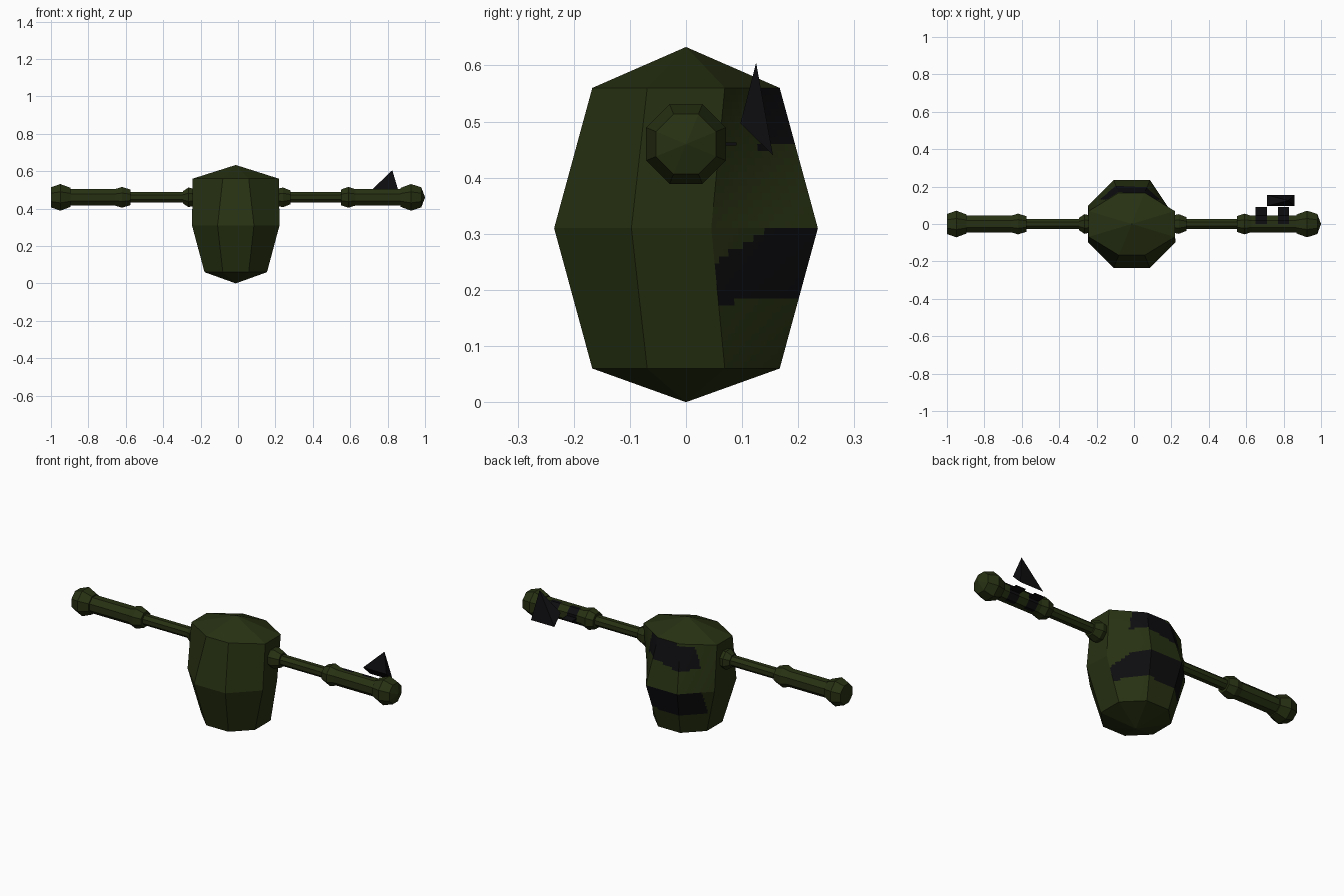
import bpy, bmesh, math
from mathutils import Vector

if "Cube" in bpy.data.objects:
    bpy.data.objects.remove(bpy.data.objects["Cube"])


def material(name, rgb):
    m = bpy.data.materials.new(name)
    m.diffuse_color = (*rgb, 1)
    m.use_nodes = True
    m.node_tree.nodes["Principled BSDF"].inputs["Base Color"].default_value = m.diffuse_color
    return m


GREEN = material("olive_green", (0.020, 0.030, 0.006))
BLACK = material("soft_black", (0.004, 0.004, 0.005))


def finish(name, bm, mats):
    bmesh.ops.recalc_face_normals(bm, faces=bm.faces)
    me = bpy.data.meshes.new(name)
    bm.to_mesh(me)
    bm.free()
    for m in mats:
        me.materials.append(m)
    ob = bpy.data.objects.new(name, me)
    bpy.context.collection.objects.link(ob)
    return ob


def bridge(bm, a, b):
    n = len(a)
    return [bm.faces.new((a[i], a[(i + 1) % n], b[(i + 1) % n], b[i])) for i in range(n)]


def tube(profile, axis_z=0.46):
    """Eight-sided turned part along x from (x, radius) pairs."""
    bm = bmesh.new()
    rings = []
    for x, r in profile:
        ring = []
        for k in range(8):
            t = math.pi / 8 + k * math.pi / 4
            ring.append(bm.verts.new((x, r * math.cos(t), axis_z + r * math.sin(t))))
        rings.append(ring)
    for a, b in zip(rings, rings[1:]):
        bridge(bm, a, b)
    bm.faces.new(rings[0])
    bm.faces.new(rings[-1])
    return bm


def body():
    """Octagonal barrel with pointed top and bottom."""
    cx = -0.012
    bm = bmesh.new()
    rings = []
    # height, half depth, half width at the sides
    for z, a, s in ((0.06, 0.167, 0.167), (0.31, 0.235, 0.234), (0.56, 0.167, 0.23)):
        h = a * 0.414
        pts = [(s, -h), (s, h), (h, a), (-h, a), (-s, h), (-s, -h), (-h, -a), (h, -a)]
        if z == 0.31:
            pts[1] = (s - 0.01, 0.045)
        rings.append([bm.verts.new((cx + x, y, z)) for x, y in pts])
    walls = bridge(bm, rings[0], rings[1]) + bridge(bm, rings[1], rings[2])
    for ring, z in ((rings[0], 0.0), (rings[2], 0.633)):
        tip = bm.verts.new((cx, 0, z))
        for i in range(8):
            bm.faces.new((ring[i], ring[(i + 1) % 8], tip))
    # fine grid on the back walls for the camouflage bands
    back = [f for f in walls if f.calc_center_median().y > 0.05]
    edges = list({e for f in back for e in f.edges})
    bmesh.ops.subdivide_edges(bm, edges=edges, cuts=19, use_grid_fill=True)
    for f in bm.faces:
        if len(f.verts) != 4:
            continue
        x, y, z = f.calc_center_median()
        if y < 0.04 or x < -0.2:
            continue
        wave = 0.015 * math.sin(x * 16)
        low = 0.17 + max(0, wave) < z < min(0.305, 0.22 + 0.6 * y)
        high = y > 0.13 and 0.44 + wave < z < 0.56 - 0.1 * max(0, -x)
        f.material_index = int(low or high)
    finish("body", bm, (GREEN, BLACK))


body()

# Arms: joints and limb sections on each side
PARTS = {
    "left_shoulder": [(-0.295, 0.035), (-0.265, 0.057), (-0.22, 0.045)],
    "left_upper_arm": [(-0.6, 0.03), (-0.25, 0.03)],
    "left_elbow": [(-0.66, 0.047), (-0.62, 0.06), (-0.575, 0.045)],
    "left_forearm": [(-0.9, 0.048), (-0.63, 0.048)],
    "left_hand": [(-1.0, 0.058), (-0.95, 0.077), (-0.895, 0.055)],
    "right_shoulder": [(0.19, 0.045), (0.24, 0.057), (0.28, 0.04)],
    "right_upper_arm": [(0.22, 0.03), (0.57, 0.03)],
    "right_elbow": [(0.55, 0.045), (0.59, 0.06), (0.63, 0.047)],
    "right_hand": [(0.87, 0.055), (0.925, 0.077), (0.98, 0.058), (1.0, 0.001)],
}
for name, profile in PARTS.items():
    finish(name, tube(profile), (GREEN,))

# Right forearm with two painted bands on its rear half
bm = tube([(x, 0.048) for x in (0.62, 0.65, 0.71, 0.77, 0.83, 0.88)])
bmesh.ops.bisect_plane(bm, geom=bm.verts[:] + bm.edges[:] + bm.faces[:],
                       plane_co=(0, 0, 0), plane_no=(0, 1, 0))
for f in bm.faces:
    c = f.calc_center_median()
    f.material_index = int(c.y > 0 and (0.65 < c.x < 0.71 or 0.77 < c.x < 0.83))
finish("right_forearm", bm, (GREEN, BLACK))

# Flat struts behind the forearm
for name, x in (("inner_strut", 0.68), ("outer_strut", 0.80)):
    bm = bmesh.new()
    bmesh.ops.create_cube(bm, size=1)
    for v in bm.verts:
        v.co = Vector((x + v.co.x * 0.06, 0.05 + v.co.y * 0.08, 0.46 + v.co.z * 0.006))
    finish(name, bm, (BLACK,))

# Pointed fin with a slanted base
bm = bmesh.new()
base = [bm.verts.new(p) for p in ((0.712, 0.097, 0.497), (0.857, 0.097, 0.497),
                                  (0.857, 0.155, 0.44), (0.712, 0.155, 0.44))]
tip = bm.verts.new((0.825, 0.125, 0.605))
bm.faces.new(base)
for i in range(4):
    bm.faces.new((base[i], base[(i + 1) % 4], tip))
finish("fin", bm, (BLACK,))
